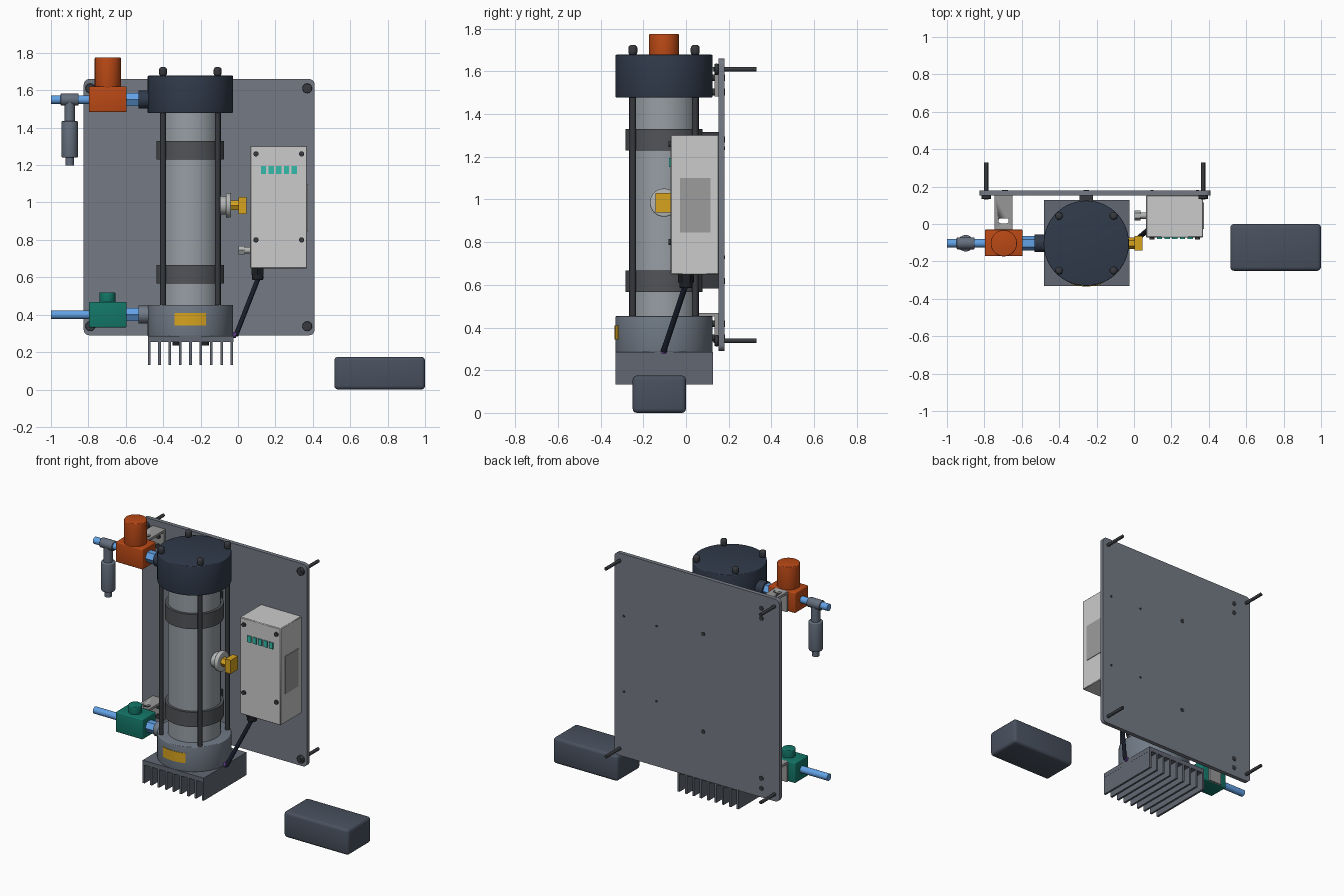
import bpy, bmesh, math
from mathutils import Vector

if "Cube" in bpy.data.objects:
    bpy.data.objects.remove(bpy.data.objects["Cube"])

MATS = {}


def paint(ob, rgb):
    if rgb not in MATS:
        m = bpy.data.materials.new("colour_%d" % len(MATS))
        m.diffuse_color = [(c / 255) ** 2.2 for c in rgb] + [1]
        m.use_nodes = True
        m.node_tree.nodes["Principled BSDF"].inputs["Base Color"].default_value = m.diffuse_color
        MATS[rgb] = m
    ob.data.materials.append(MATS[rgb])


def finish(name, bm, rgb):
    bmesh.ops.recalc_face_normals(bm, faces=bm.faces)
    me = bpy.data.meshes.new(name)
    bm.to_mesh(me)
    bm.free()
    ob = bpy.data.objects.new(name, me)
    bpy.context.collection.objects.link(ob)
    paint(ob, rgb)
    bpy.ops.object.select_all(action='DESELECT')
    ob.select_set(True)
    bpy.context.view_layer.objects.active = ob
    bpy.ops.object.shade_smooth_by_angle(angle=math.radians(40))
    return ob


def box(name, x, y, z, rgb, bevel=0.0, axis=None, seg=3):
    """Box from (min, max) ranges; axis limits the bevel to edges along it."""
    bm = bmesh.new()
    bmesh.ops.create_cube(bm, size=1)
    for v in bm.verts:
        v.co = [r[0] if c < 0 else r[1] for r, c in zip((x, y, z), v.co)]
    if bevel:
        es = [e for e in bm.edges if axis is None or
              abs((e.verts[0].co - e.verts[1].co).normalized()[axis]) > 0.9]
        bmesh.ops.bevel(bm, geom=es, offset=bevel, segments=seg, profile=0.5, affect='EDGES')
    return finish(name, bm, rgb)


def cyl(name, a, b, r, rgb, sides=32, bevel=0.0, seg=3):
    """Cylinder between two points, optionally with rounded rims."""
    a, b = Vector(a), Vector(b)
    bm = bmesh.new()
    bmesh.ops.create_cone(bm, cap_ends=True, segments=sides, radius1=r, radius2=r, depth=(b - a).length)
    if bevel:
        rims = [e for e in bm.edges if abs(e.verts[0].co.z - e.verts[1].co.z) < 1e-6]
        bmesh.ops.bevel(bm, geom=rims, offset=bevel, segments=seg, profile=0.5, affect='EDGES')
    q = Vector((0, 0, 1)).rotation_difference((b - a).normalized())
    for v in bm.verts:
        v.co = q @ v.co + (a + b) / 2
    return finish(name, bm, rgb)


NAVY, SLATE, STEEL, DARK = (52, 61, 76), (112, 121, 133), (116, 121, 131), (58, 60, 64)
BLACK, BLUE, ORANGE, GREEN = (34, 36, 40), (98, 160, 228), (184, 74, 28), (26, 118, 104)
GOLD, LIGHT, CASE = (214, 162, 36), (178, 180, 180), (190, 190, 190)
CX, CY = -0.255, -0.103

# Mounting plate and its corner bolts
box("mounting_plate", (-0.825, 0.41), (0.152, 0.18), (0.29, 1.66), STEEL, 0.03, 1, 5)
for x in (-0.79, 0.37):
    for z in (0.338, 1.61):
        cyl("wall_bolt", (x, 0.13, z), (x, 0.33, z), 0.011, DARK, 16)
        cyl("wall_bolt_head", (x, 0.134, z), (x, 0.152, z), 0.026, DARK, 24, 0.004)

# Reactor tube with end caps
cyl("reactor_tube", (CX, CY, 0.44), (CX, CY, 1.5), 0.163, (150, 157, 163), 64)
cyl("top_cap", (CX, CY, 1.478), (CX, CY, 1.678), 0.228, NAVY, 64, 0.005)
cyl("bottom_cap", (CX, CY, 0.284), (CX, CY, 0.453), 0.228, SLATE, 64, 0.005)

# Tie rods with domed nuts
for sx in (-1, 1):
    for sy in (-1, 1):
        x, y = CX + sx * 0.146, CY + sy * 0.146
        cyl("tie_rod", (x, y, 0.44), (x, y, 1.69), 0.015, DARK, 20)
        cyl("domed_nut", (x, y, 1.675), (x, y, 1.724), 0.021, DARK, 20, 0.015, 4)

# Clamp bands, saddles and their screws through the plate
for z in (0.617, 1.28):
    cyl("clamp_band", (CX, CY, z - 0.05), (CX, CY, z + 0.05), 0.181, (82, 84, 88), 64)
    box("clamp_saddle", (CX - 0.036, CX + 0.036), (0.06, 0.153), (z - 0.035, z + 0.035), DARK)
    cyl("clamp_screw", (CX, 0.15, z), (CX, 0.183, z), 0.014, DARK, 16)

# Curved yellow label on the bottom cap
bm = bmesh.new()
n = 10
rings = []
for i in range(n + 1):
    t = -0.37 + 0.74 * i / n
    rings.append([bm.verts.new((CX + r * math.sin(t), CY - r * math.cos(t), z))
                  for r, z in ((0.222, 0.343), (0.231, 0.343), (0.231, 0.41), (0.222, 0.41))])
for p, q in zip(rings, rings[1:]):
    for k in range(4):
        bm.faces.new((p[k], p[(k + 1) % 4], q[(k + 1) % 4], q[k]))
bm.faces.new(rings[0])
bm.faces.new(rings[-1])
finish("warning_label", bm, GOLD)

# Heat sink with fins
HY = (-0.331, 0.127)
box("heat_sink_base", (-0.482, -0.025), HY, (0.255, 0.286), (98, 103, 114))
for i in range(9):
    x = -0.475 + i * 0.0553
    box("heat_sink_fin", (x - 0.007, x + 0.007), HY, (0.132, 0.257), (98, 103, 114))
for x in (-0.33, -0.175):
    for y in (CY - 0.13, CY + 0.13):
        cyl("heat_sink_screw", (x, y, 0.236), (x, y, 0.256), 0.02, BLACK, 20)

# Ports, hex fittings and valve bodies on the left
BX, BY = (-0.797, -0.595), (-0.172, -0.03)
for name, z, boss, body, z0, z1 in (("outlet", 1.55, NAVY, ORANGE, 1.483, 1.62),
                                    ("inlet", 0.4, SLATE, GREEN, 0.332, 0.468)):
    cyl(name + "_boss", (-0.532, CY, z), (-0.46, CY, z), 0.048, boss)
    cyl(name + "_hex", (-0.6, CY, z), (-0.53, CY, z), 0.04, BLUE, 6)
    box(name + "_valve_body", BX, BY, (z0, z1), body, 0.006)
    cyl(name + "_pipe", (-1, CY, z), (-0.79, CY, z), 0.023, BLUE)

    # C-shaped bracket holding the valve to the plate, slotted on top
    bm = bmesh.new()
    prof = ((-0.03, z0), (-0.03, z1), (0.152, z1), (0.152, z0),
            (0.134, z0), (0.134, z1 - 0.016), (-0.016, z1 - 0.016), (-0.016, z0))
    f = bm.faces.new([bm.verts.new((-0.745, y, zz)) for y, zz in prof])
    ext = bmesh.ops.extrude_face_region(bm, geom=[f])["geom"]
    bmesh.ops.translate(bm, vec=(0.095, 0, 0), verts=[v for v in ext if isinstance(v, bmesh.types.BMVert)])
    bracket = finish(name + "_bracket", bm, (150, 150, 150))
    cutter = box("slot_cutter", (-0.724, -0.67), (0.004, 0.03), (z1 - 0.05, z1 + 0.05), LIGHT, 0.01, 2)
    cutter.hide_render = True
    bpy.context.view_layer.objects.active = bracket
    mod = bracket.modifiers.new("slot", 'BOOLEAN')
    mod.operation, mod.object, mod.solver = 'DIFFERENCE', cutter, 'EXACT'
    bpy.ops.object.modifier_apply(modifier=mod.name)
    bpy.data.objects.remove(cutter)
    for dz in (0.05, 0.117):
        zb = z1 - dz
        cyl(name + "_bracket_screw", (-0.69, 0.125, zb), (-0.69, 0.183, zb), 0.016, DARK, 16)

# Solenoid coil and regulator knob
cyl("solenoid_coil", (-0.696, CY, 1.61), (-0.696, CY, 1.775), 0.07, ORANGE, 48, 0.005)
cyl("inlet_knob", (-0.698, CY, 0.46), (-0.698, CY, 0.52), 0.042, GREEN, 32, 0.005)

# Tee with hanging pressure sensor
TX = -0.9
GREY = (100, 110, 124)
cyl("tee_run", (-0.948, CY, 1.55), (-0.852, CY, 1.55), 0.032, GREY, 32, 0.004)
cyl("tee_branch", (TX, CY, 1.42), (TX, CY, 1.55), 0.028, GREY)
cyl("sensor_body", (TX, CY, 1.24), (TX, CY, 1.435), 0.044, GREY, 32, 0.006)
cyl("sensor_tip", (TX, CY, 1.198), (TX, CY, 1.245), 0.023, GREY)

# Side port on the tube with brass connector
cyl("side_port_flange", (-0.065, CY, 0.985), (-0.038, CY, 0.985), 0.066, LIGHT, 40, 0.006)
cyl("side_port_neck", (-0.13, CY, 0.985), (-0.06, CY, 0.985), 0.05, LIGHT)
cyl("brass_hex", (-0.04, CY, 0.985), (0.01, CY, 0.985), 0.03, GOLD, 6)
box("brass_block", (0.004, 0.045), (CY - 0.04, CY + 0.04), (0.938, 1.03), GOLD)

# Control enclosure with screws, indicator lamps and side label
box("control_box", (0.065, 0.37), (-0.072, 0.153), (0.648, 1.303), CASE, 0.004, None, 1)
for x in (0.096, 0.34):
    for z in (0.8, 1.26):
        cyl("lid_screw", (x, -0.083, z), (x, -0.07, z), 0.014, DARK, 20)
    for z in (0.73, 1.24):
        cyl("box_mount_screw", (x, 0.17, z), (x, 0.183, z), 0.008, DARK, 12)
for i in range(5):
    x = 0.122 + i * 0.041
    box("indicator_lamp", (x, x + 0.029), (-0.079, -0.07), (1.152, 1.195), (54, 186, 168))
box("side_panel", (0.368, 0.374), (-0.028, 0.115), (0.845, 1.1), (155, 155, 155))

# Signal connector on the box side
cyl("signal_connector", (0.03, 0.045, 0.745), (0.067, 0.045, 0.745), 0.017, LIGHT, 20)
cyl("signal_nut", (0.003, 0.045, 0.745), (0.034, 0.045, 0.745), 0.026, LIGHT, 6)

# Cable gland, power cable and its entry grommet
cyl("cable_gland", (0.105, 0, 0.612), (0.105, 0, 0.65), 0.037, BLACK, 6)
cyl("gland_cap", (0.105, 0, 0.585), (0.105, 0, 0.615), 0.03, BLACK, 24, 0.005)
cyl("power_cable", (0.112, 0, 0.605), (-0.012, -0.105, 0.288), 0.013, (30, 34, 46), 16)
cyl("cable_grommet", (-0.035, CY, 0.291), (-0.012, CY, 0.291), 0.016, (90, 60, 130), 16)

# Separate power supply on the floor
box("power_supply", (0.515, 1.0), (-0.25, 0.0), (0.0, 0.175), (74, 82, 95), 0.02, None, 3)
